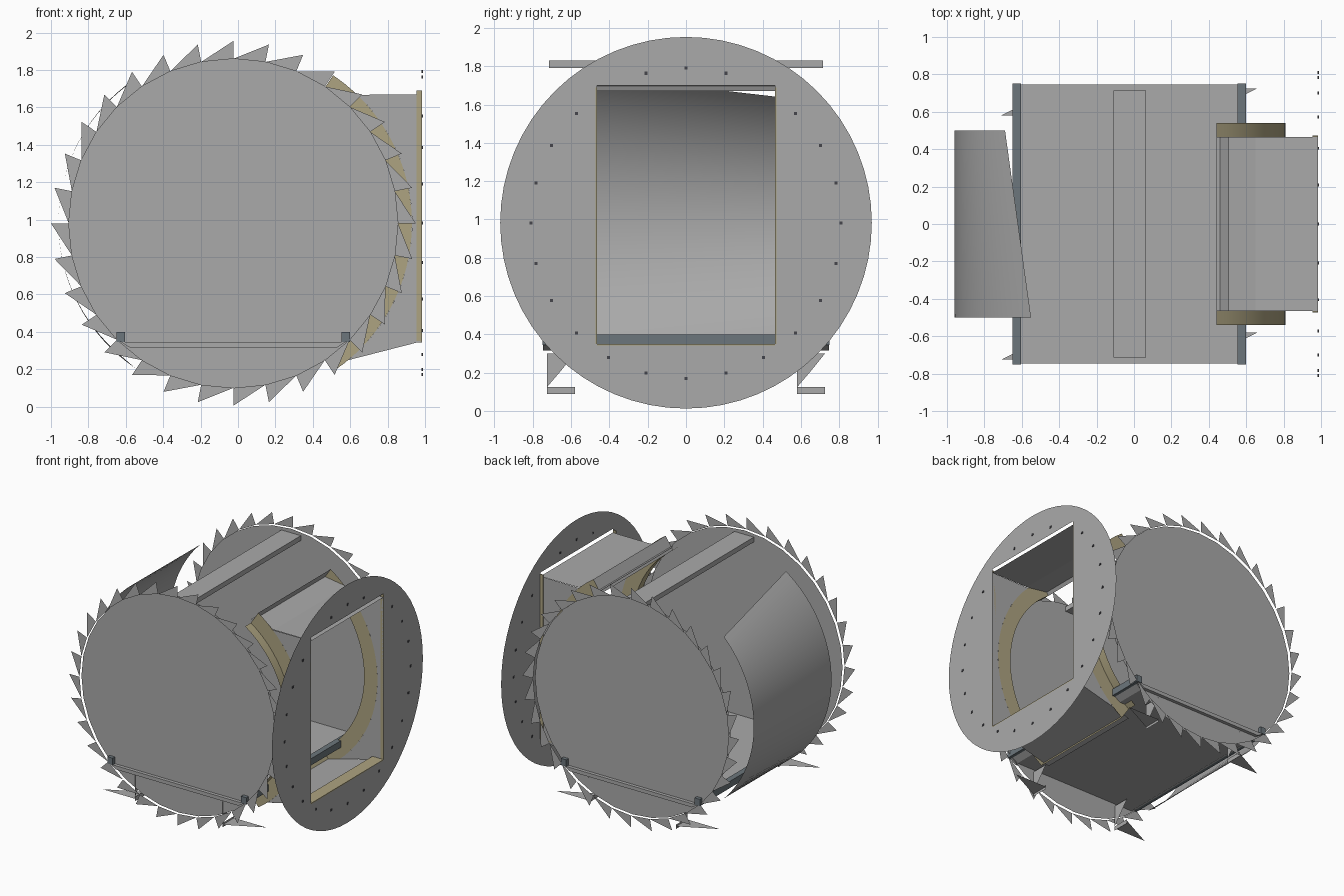
import bpy
import bmesh
from math import cos, sin, pi, radians

cube = bpy.data.objects.get("Cube")
if cube:
    bpy.data.objects.remove(cube, do_unlink=True)

CX, CZ = -0.025, 0.98      # drum axis
R_DISC, R_TIP = 0.88, 0.975
TEETH = 32


def material(name, rgb):
    m = bpy.data.materials.new(name)
    m.use_nodes = True
    m.diffuse_color = (*rgb, 1)
    m.node_tree.nodes["Principled BSDF"].inputs["Base Color"].default_value = (*rgb, 1)
    return m


GREY = material("steel grey", (0.4, 0.4, 0.4))
TAN = material("tan steel", (0.42, 0.37, 0.22))
SLATE = material("slate", (0.15, 0.18, 0.2))
DARK = material("dark bolt", (0.06, 0.06, 0.07))


def finish(name, bm, mat):
    me = bpy.data.meshes.new(name)
    bm.to_mesh(me)
    bm.free()
    me.materials.append(mat)
    ob = bpy.data.objects.new(name, me)
    bpy.context.collection.objects.link(ob)
    return ob


def plates(name, polys, mat):
    """Thin sheet made of flat polygons."""
    bm = bmesh.new()
    for poly in polys:
        bm.faces.new([bm.verts.new(p) for p in poly])
    return finish(name, bm, mat)


def loft(name, a, b, mat, smooth=False):
    """Sheet stretched between two matching paths."""
    bm = bmesh.new()
    va = [bm.verts.new(p) for p in a]
    vb = [bm.verts.new(p) for p in b]
    for i in range(len(va) - 1):
        f = bm.faces.new((va[i], va[i + 1], vb[i + 1], vb[i]))
        f.smooth = smooth
    return finish(name, bm, mat)


def box(name, lo, hi, mat):
    bm = bmesh.new()
    bmesh.ops.create_cube(bm, size=1)
    for v in bm.verts:
        for i in range(3):
            v.co[i] = hi[i] if v.co[i] > 0 else lo[i]
    return finish(name, bm, mat)


def polar(r, deg, y):
    a = radians(deg)
    return (CX + r * cos(a), y, CZ + r * sin(a))


def arc(r, y, start, end, n=24):
    return [polar(r, start + (end - start) * i / n, y) for i in range(n + 1)]


# End discs with a ring of saw teeth just outside each
step = 360 / TEETH
for side, s in (("front", -1), ("back", 1)):
    plates(side + "_disc", [[polar(R_DISC, i * step, s * 0.72) for i in range(TEETH)]], GREY)
    plates(side + "_teeth",
           [[polar(R_TIP, i * step, s * 0.745), polar(R_DISC, (i + 1) * step, s * 0.745),
             polar(R_DISC, i * step, s * 0.745)] for i in range(TEETH)], GREY)

# Top beam, floor plate and floor rails
box("top_beam", (-0.11, -0.715, 1.79), (0.065, 0.715, 1.83), GREY)
floor = box("floor_plate", (-0.625, -0.747, 0.315), (0.575, 0.747, 0.345), GREY)
for v in floor.data.vertices:
    if v.co.z < 0.33:
        v.co.x = CX + (v.co.x - CX) * 0.92
for side, x in (("left", -0.65), ("right", 0.553)):
    box(side + "_rail", (x, -0.75, 0.345), (x + 0.047, 0.75, 0.4), SLATE)

# Curved shield with slanted ends
loft("curved_shield", arc(0.935, 0.5, 135.3, 224.7, 32),
     arc(0.935, -0.5, 124.2, 235.8, 32), GREY, True)

# Ground anchors: pointed plate, base bar and brace
for s in (-1, 1):
    for yc in (-0.653, 0.653):
        x = CX + s * 0.395
        tip = CX + s * 0.685
        y0, y1 = yc - 0.0725, yc + 0.0725
        edge = y1 if s > 0 else y0
        plates("ground_anchor", [
            [(x, y0, 0.11), (x, y1, 0.11), (tip, edge, 0.11)],
            [(x, y0, 0.09), (x, y1, 0.09), (x, y1, 0.125), (x, y0, 0.125)],
            [(x, y0, 0.125), (x, yc, 0.21), (x, y0, 0.3)],
            [(x, y0, 0.3), (x, yc, 0.21), (x, y1, 0.3)]], GREY)

# Duct: lid, sloping base, side walls and curved tan saddles
Y = 0.465
X_FLANGE = 0.985


def across(name, path, mat):
    loft(name, [(x, -Y, z) for x, z in path], [(x, Y, z) for x, z in path], mat)


across("duct_lid", [(0.44, 1.7), (0.65, 1.67), (X_FLANGE, 1.67)], GREY)
across("duct_base", [(0.44, 0.21), (X_FLANGE, 0.35)], GREY)
for side, s in (("front", -1), ("back", 1)):
    wall = arc(0.955, s * Y, 46, -50)
    wall += [(X_FLANGE, s * Y, 0.35), (X_FLANGE, s * Y, 1.67)]
    plates(side + "_duct_wall", [wall], GREY)
    loft(side + "_saddle_web", arc(0.835, s * Y, 56, -56), arc(0.955, s * Y, 56, -56), TAN)
    loft(side + "_saddle_strip", arc(0.835, s * Y, 56, -56),
         arc(0.835, s * 0.54, 56, -56), TAN, True)
    y = sorted((s * Y, s * (Y + 0.008)))
    box(side + "_frame_upright", (0.955, y[0], 0.35), (X_FLANGE, y[1], 1.69), TAN)
for name, a in (("upper", 56), ("lower", -56)):
    across(name + "_saddle_bar", [polar(r, a, 0)[::2] for r in (0.835, 0.955)],
           GREY if a > 0 else TAN)
box("frame_sill", (0.885, -Y, 0.342), (X_FLANGE, Y, 0.35), TAN)

# Round flange with a rectangular opening
bm = bmesh.new()
rim = [(X_FLANGE, 0.97 * cos(2 * pi * i / 64), 0.983 + 0.97 * sin(2 * pi * i / 64))
       for i in range(64)]
opening = [(X_FLANGE, y, z) for y, z in ((-Y, 0.35), (Y, 0.35), (Y, 1.7), (-Y, 1.7))]
edges = []
for ring in (rim, opening):
    vs = [bm.verts.new(p) for p in ring]
    edges += [bm.edges.new((vs[i - 1], vs[i])) for i in range(len(vs))]
bmesh.ops.triangle_fill(bm, use_beauty=True, use_dissolve=False, edges=edges, normal=(1, 0, 0))
finish("round_flange", bm, GREY)

# Bolt circle, skipping the two places inside the opening
bolts = []
for i in range(24):
    if i not in (4, 8):
        a = 2 * pi * i / 24
        bolts.append((0.81 * cos(a), 0.981 + 0.81 * sin(a)))
for y, z in bolts:
    box("flange_bolt", (X_FLANGE - 0.004, y - 0.008, z - 0.008),
        (X_FLANGE + 0.005, y + 0.008, z + 0.008), DARK)
